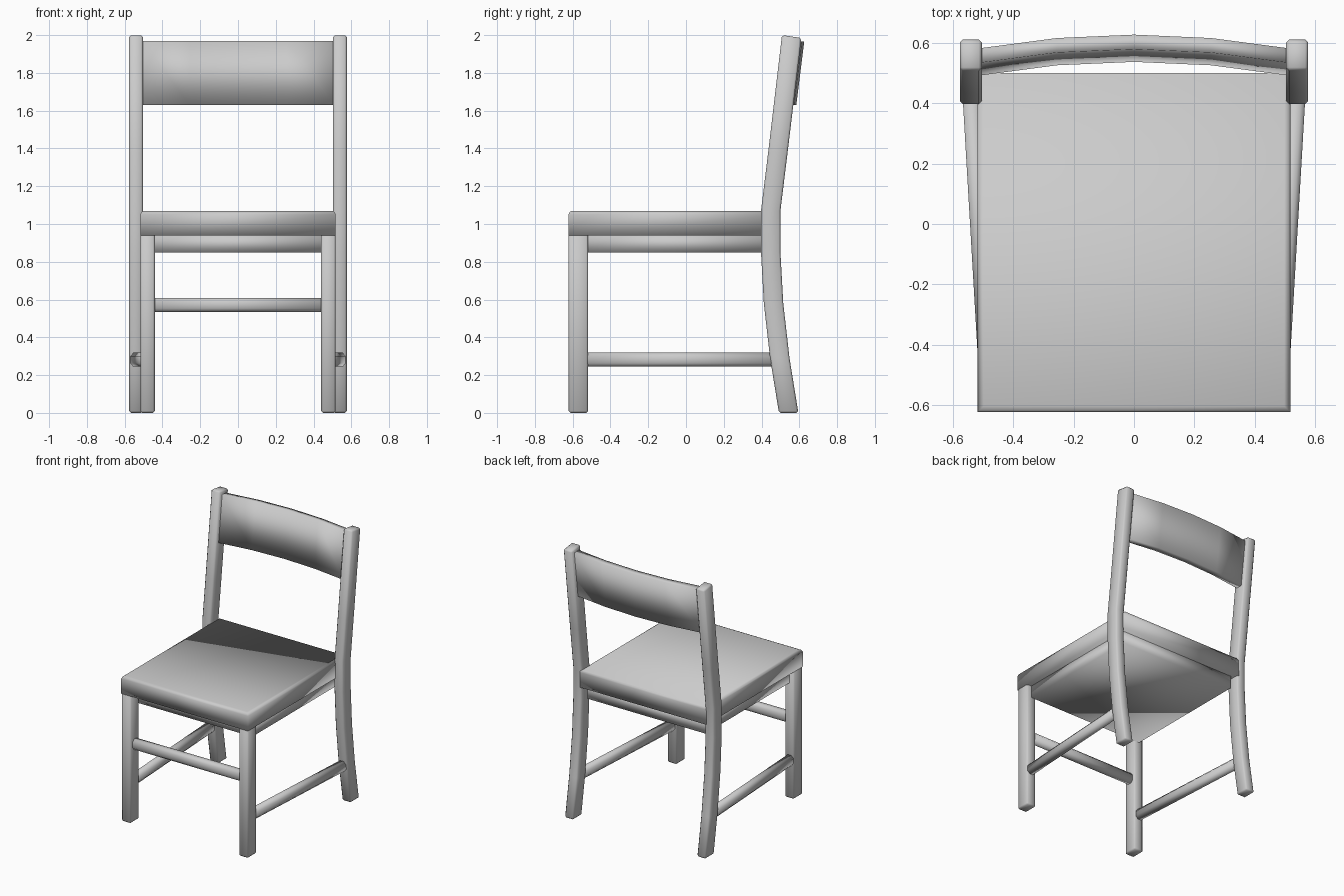
import bpy, bmesh
from mathutils import Vector

cube = bpy.data.objects.get("Cube")
if cube:
    bpy.data.objects.remove(cube, do_unlink=True)

grey = bpy.data.materials.new("light_grey")
grey.use_nodes = True
color = (0.6, 0.6, 0.6, 1)
grey.diffuse_color = color
grey.node_tree.nodes["Principled BSDF"].inputs["Base Color"].default_value = color


def finish(name, bm, bevel=0.0):
    """Turn a bmesh into a smooth-shaded object, optionally with eased edges."""
    bmesh.ops.recalc_face_normals(bm, faces=bm.faces)
    if bevel:
        edges = [e for e in bm.edges if e.calc_face_angle(0) > 0.8]
        bmesh.ops.bevel(bm, geom=edges, offset=bevel, segments=1, affect='EDGES')
    for f in bm.faces:
        f.smooth = True
    mesh = bpy.data.meshes.new(name)
    bm.to_mesh(mesh)
    bm.free()
    mesh.materials.append(grey)
    obj = bpy.data.objects.new(name, mesh)
    bpy.context.collection.objects.link(obj)
    return obj


def loft(name, sections, bevel=0.0):
    """Skin a row of equal-length closed sections and cap both ends."""
    bm = bmesh.new()
    rings = [[bm.verts.new(p) for p in s] for s in sections]
    n = len(rings[0])
    for a, b in zip(rings, rings[1:]):
        for i in range(n):
            j = (i + 1) % n
            bm.faces.new((a[i], a[j], b[j], b[i]))
    bm.faces.new(rings[0])
    bm.faces.new(rings[-1])
    return finish(name, bm, bevel)


def box(name, lo, hi, bevel=0.0):
    (x0, y0, z0), (x1, y1, z1) = lo, hi
    ring = [(x0, y0), (x1, y0), (x1, y1), (x0, y1)]
    return loft(name, [[(x, y, z) for x, y in ring] for z in (z0, z1)], bevel)


def bar(name, start, end, width, height):
    """Eight-sided rail between two points."""
    start, end = Vector(start), Vector(end)
    side = (end - start).cross(Vector((0, 0, 1))).normalized() * width / 2
    up = Vector((0, 0, height / 2))
    k = 0.5
    ring = [(-k, -1), (k, -1), (1, -k), (1, k), (k, 1), (-k, 1), (-1, k), (-1, -k)]
    return loft(name, [[p + side * u + up * v for u, v in ring] for p in (start, end)])


# Seat: eased top edge at the front and sides, square at the back
loft("seat", [
    [(-w, f, z), (w, f, z), (w, 0.5, z), (-w, 0.5, z)]
    for w, f, z in ((0.517, -0.622, 0.94), (0.517, -0.622, 1.05),
                    (0.511, -0.616, 1.064), (0.497, -0.602, 1.07))])

# Apron under the seat
box("apron", (-0.48, -0.52, 0.85), (0.48, 0.46, 0.945))

# Swept rear leg profile: front edge y, height
rear_profile = [(0.492, 0), (0.445, 0.29), (0.412, 0.58), (0.397, 0.85),
                (0.397, 1.07), (0.435, 1.38), (0.508, 2.0)]

for side, s in (("left", 1), ("right", -1)):
    box("front_leg_" + side, (min(s * 0.44, s * 0.517), -0.622, 0),
        (max(s * 0.44, s * 0.517), -0.518, 0.95), 0.01)
    loft("rear_leg_" + side, [
        [(s * 0.503, y, z), (s * 0.576, y, z),
         (s * 0.576, y + 0.103, z - 0.015 * (z == 2)),
         (s * 0.503, y + 0.103, z - 0.015 * (z == 2))]
        for y, z in rear_profile], 0.01)
    bar("side_rail_" + side, (s * 0.48, -0.55, 0.282), (s * 0.54, 0.48, 0.282), 0.06, 0.075)

bar("front_rail", (-0.46, -0.57, 0.572), (0.46, -0.57, 0.572), 0.06, 0.075)

# Bowed and leaning backrest
backrest = []
for i in range(-2, 3):
    x = i * 0.255
    bow = -0.045 * (i / 2) ** 2
    backrest.append([(x, 0.536 + bow, 1.63), (x, 0.584 + bow, 1.63),
                     (x, 0.626 + bow, 1.965), (x, 0.578 + bow, 1.97)])
loft("backrest", backrest)
